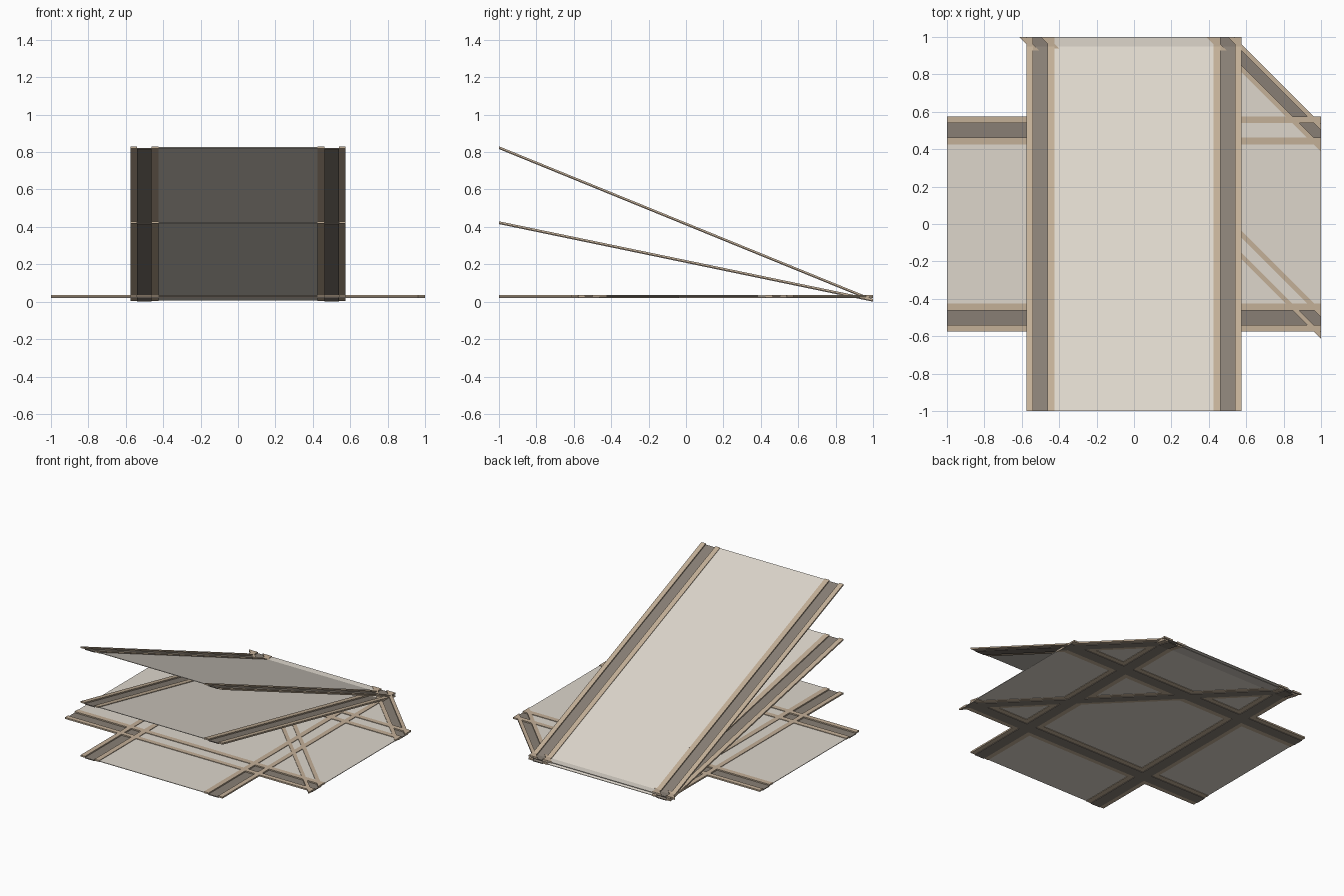
import bpy, bmesh

if "Cube" in bpy.data.objects:
    bpy.data.objects.remove(bpy.data.objects["Cube"], do_unlink=True)


def material(name, rgb):
    color = [(c / 255) ** 2.2 for c in rgb] + [1]
    m = bpy.data.materials.new(name)
    m.use_nodes = True
    m.diffuse_color = color
    bsdf = next(n for n in m.node_tree.nodes if n.type == 'BSDF_PRINCIPLED')
    bsdf.inputs["Base Color"].default_value = color
    return m


PALE = material("pale stone", (220, 213, 202))
TAN = material("tan curb", (194, 174, 150))
DARK = material("dark gutter", (135, 126, 116))

# Cross-section of every roadway: spans across the width, top and bottom below the curb top
EDGE, GUTTER_OUT, GUTTER_IN, DECK = 0.575, 0.54, 0.462, 0.424
PARTS = {
    "deck": (PALE, [(-DECK, DECK)], -0.004, -0.008),
    "curbs": (TAN, [(GUTTER_OUT, EDGE), (DECK, GUTTER_IN)], 0, -0.011),
    "gutters": (DARK, [(GUTTER_IN, GUTTER_OUT)], -0.009, -0.015),
}


def roadway(name, place):
    """place(u, end, h) maps the section offset u and height h at end 0 or 1 to a point."""
    for part, (mat, spans, top, bottom) in PARTS.items():
        if part != "deck":
            spans = spans + [(-b, -a) for a, b in spans]
        bm = bmesh.new()
        for a, b in spans:
            rings = [[bm.verts.new(place(u, end, h)) for u, h in
                      ((a, bottom), (b, bottom), (b, top), (a, top))] for end in (0, 1)]
            for ring in rings:
                bm.faces.new(ring)
            for i in range(4):
                j = (i + 1) % 4
                bm.faces.new((rings[0][i], rings[0][j], rings[1][j], rings[1][i]))
        bmesh.ops.recalc_face_normals(bm, faces=bm.faces)
        mesh = bpy.data.meshes.new(name + "_" + part)
        bm.to_mesh(mesh)
        bm.free()
        mesh.materials.append(mat)
        bpy.context.collection.objects.link(bpy.data.objects.new(mesh.name, mesh))


FLAT = 0.036   # curb top of the level roads
FOOT = 0.015   # curb top at the foot of the ramps

# Level roads crossing at the centre
roadway("long_road", lambda u, end, h: (u, 2 * end - 1, FLAT + h))
roadway("cross_road", lambda u, end, h: (2 * end - 1, u, FLAT + h))


# Diagonal road joining the back and left sides, trimmed flush at both ends
def diagonal(u, end, h):
    s = u - 0.038
    return (1, s, FLAT + h) if end else (s, 1, FLAT + h)


roadway("diagonal_road", diagonal)

# Two ramps rising from the back edge towards the front
for name, height in (("low_ramp", 0.43), ("steep_ramp", 0.831)):
    roadway(name, lambda u, end, h, z=height: (u, 2 * end - 1, (FOOT if end else z) + h))
